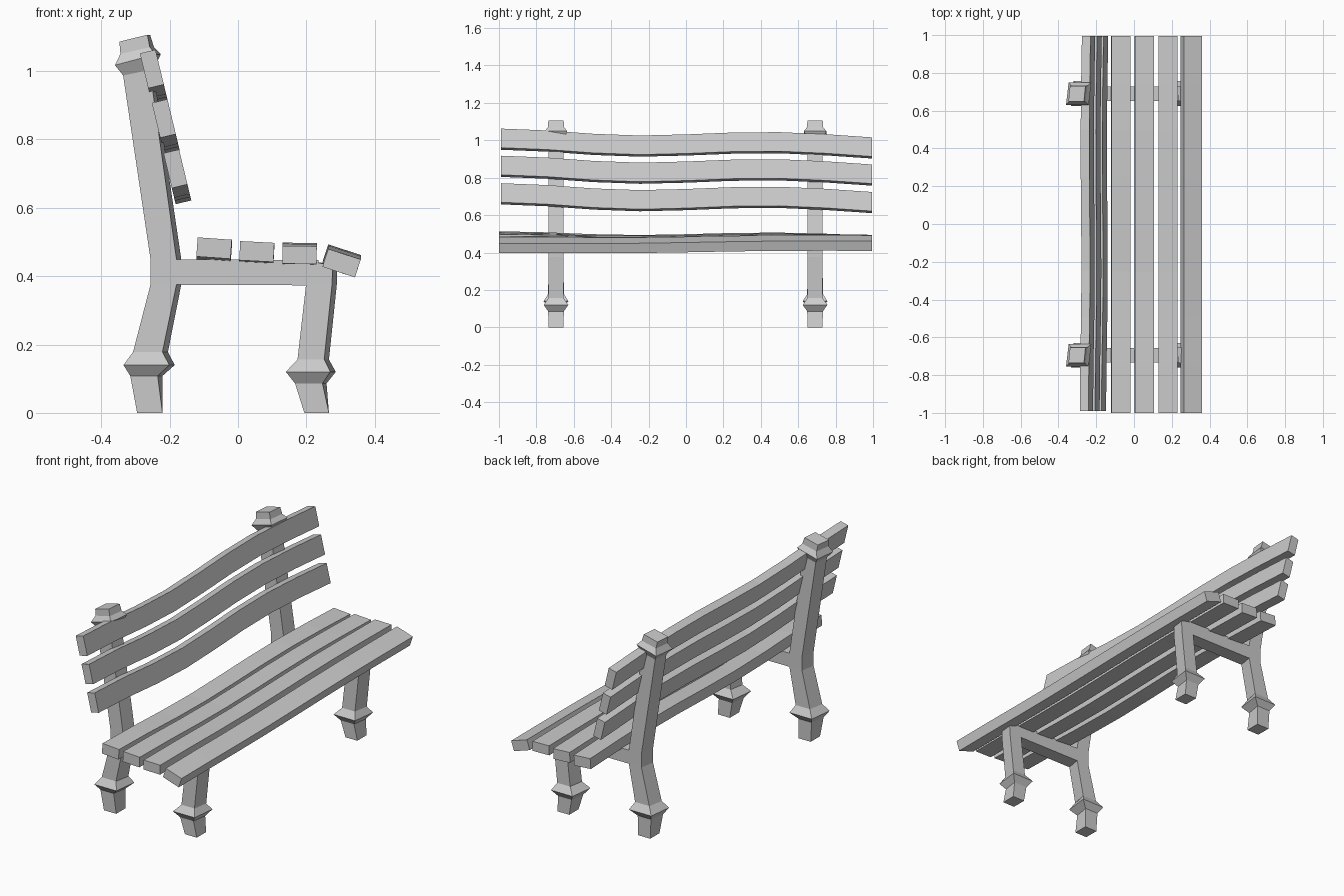
import bpy, bmesh, math

if "Cube" in bpy.data.objects:
    bpy.data.objects.remove(bpy.data.objects["Cube"])

# Shared wave of the planks along y: (position 0..1, offset)
WAVE = [0, -.010, -.028, -.037, -.031, -.021, -.019, -.030, -.047]


def loft(name, rings):
    """Skin a list of four-point rings and cap both ends."""
    bm = bmesh.new()
    rows = [[bm.verts.new(p) for p in ring] for ring in rings]
    for a, b in zip(rows, rows[1:]):
        for i in range(4):
            j = (i + 1) % 4
            bm.faces.new((a[i], a[j], b[j], b[i]))
    bm.faces.new(rows[0])
    bm.faces.new(rows[-1])
    bmesh.ops.recalc_face_normals(bm, faces=bm.faces)
    mesh = bpy.data.meshes.new(name)
    bm.to_mesh(mesh)
    bm.free()
    ob = bpy.data.objects.new(name, mesh)
    bpy.context.collection.objects.link(ob)
    return ob


def post(name, yc, profile):
    """Square post; profile rows are (x, z, half x, half y, skew, tilt)."""
    rings = []
    for x, z, hx, hy, skew, tilt in profile:
        rings.append([(x + sx * hx + sy * skew, yc + sy * hy, z + sx * tilt)
                      for sx, sy in ((-1, -1), (1, -1), (1, 1), (-1, 1))])
    return loft(name, rings)


def plank(name, cx, cz, width, thick, angle, y0, y1, slide, wave, rise=0.0):
    """Wavy plank; slide is the x shift per unit of z shift."""
    c, s = math.cos(angle), math.sin(angle)
    rings = []
    for i, w in enumerate(WAVE):
        t = i / (len(WAVE) - 1)
        dz = w * wave + rise * t
        ring = []
        for su, sv in ((-1, -1), (1, -1), (1, 1), (-1, 1)):
            u, v = su * width / 2, sv * thick / 2
            ring.append((cx + dz * slide + u * c - v * s,
                         y0 + (y1 - y0) * t,
                         cz + dz + u * s + v * c))
        rings.append(ring)
    return loft(name, rings)


BACK_POST = [
    (-.258, 0, .037, .040, 0, 0),
    (-.268, .108, .040, .042, .007, 0),
    (-.260, .140, .067, .066, .008, 0),
    (-.256, .178, .043, .042, .008, 0),
    (-.211, .375, .038, .040, .007, 0),
    (-.211, .450, .038, .040, .007, 0),
    (-.292, .995, .039, .041, .005, .008),
    (-.293, 1.033, .060, .060, .007, .016),
    (-.295, 1.060, .043, .043, .006, .010),
    (-.302, 1.096, .041, .041, .004, .010),
]
FRONT_LEG = [
    (.230, 0, .036, .040, 0, 0),
    (.213, .086, .040, .042, .006, 0),
    (.213, .120, .065, .066, .008, 0),
    (.220, .156, .039, .041, .007, 0),
    (.244, .375, .038, .040, .007, 0),
    (.246, .438, .038, .040, .007, -.005),
]
RAIL = [
    (-.21, .412), (.235, .410),
]

# Two identical cast supports
for side, yc in (("left", -.695), ("right", .69)):
    post("back_post_" + side, yc, BACK_POST)
    post("front_leg_" + side, yc, FRONT_LEG)
    loft("seat_rail_" + side, [
        [(x, yc + sy * .039, z + sz * .037)
         for sy, sz in ((-1, -1), (1, -1), (1, 1), (-1, 1))] for x, z in RAIL])

# Backrest planks
for i, (x, z) in enumerate(((-.252, 1.006), (-.217, .861), (-.183, .714))):
    plank(f"back_plank_{i + 1}", x, z, .105, .047, math.radians(103.5),
          -.99, .995, -.24, 1.0)

# Seat planks: (x, z, thickness, degrees, wave strength, rise to far end)
SEAT = [
    (-.070, .482, .056, -4, .60, .006),
    (.055, .472, .056, -3, .45, .010),
    (.180, .462, .052, -1, .30, .020),
    (.303, .438, .055, -18, .20, .022),
]
for i, (x, z, th, deg, wave, rise) in enumerate(SEAT):
    plank(f"seat_plank_{i + 1}", x, z, .1, th, math.radians(deg),
          -1.0, .995, 0, wave, rise)
